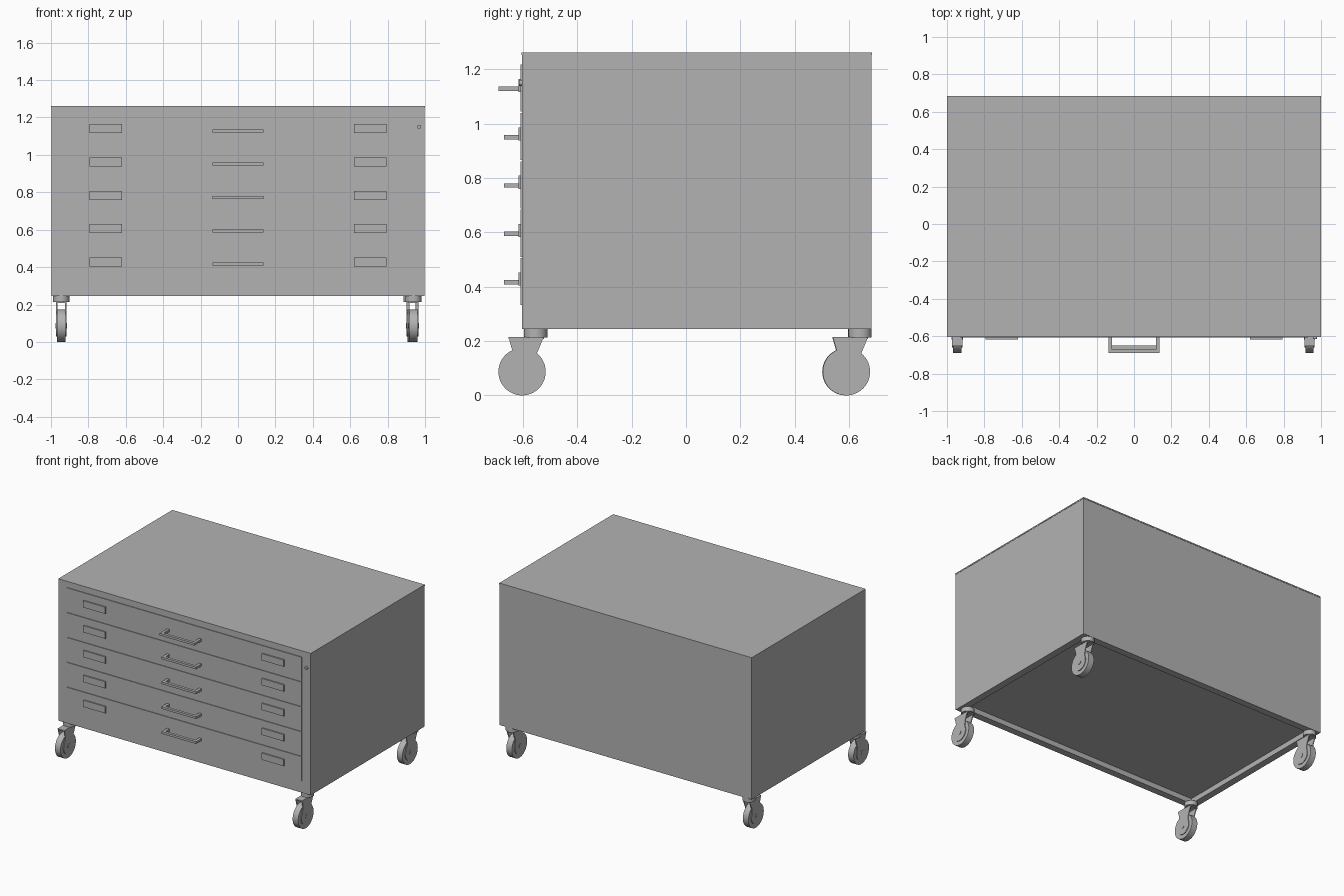
import bpy, bmesh, math
from mathutils import Vector

cube = bpy.data.objects.get("Cube")
if cube:
    bpy.data.objects.remove(cube, do_unlink=True)

grey = bpy.data.materials.new("painted_grey")
grey.use_nodes = True
COLOUR = (0.45, 0.45, 0.45, 1)
grey.diffuse_color = COLOUR
grey.node_tree.nodes["Principled BSDF"].inputs["Base Color"].default_value = COLOUR


def finish(name, bm, smooth=False):
    bmesh.ops.recalc_face_normals(bm, faces=bm.faces)
    mesh = bpy.data.meshes.new(name)
    bm.to_mesh(mesh)
    bm.free()
    mesh.materials.append(grey)
    obj = bpy.data.objects.new(name, mesh)
    bpy.context.collection.objects.link(obj)
    if smooth:
        bpy.ops.object.select_all(action="DESELECT")
        obj.select_set(True)
        bpy.context.view_layer.objects.active = obj
        bpy.ops.object.shade_smooth_by_angle(angle=math.radians(35))
    return obj


def box_mesh(lo, hi):
    bm = bmesh.new()
    bmesh.ops.create_cube(bm, size=1)
    lo, hi = Vector(lo), Vector(hi)
    for v in bm.verts:
        v.co = (lo + hi) / 2 + v.co * (hi - lo)
    return bm


def box(name, lo, hi):
    return finish(name, box_mesh(lo, hi))


def prism(name, points, direction, smooth=False):
    """Extrude a flat outline along a direction."""
    bm = bmesh.new()
    face = bm.faces.new([bm.verts.new(p) for p in points])
    out = bmesh.ops.extrude_face_region(bm, geom=[face])["geom"]
    verts = [g for g in out if isinstance(g, bmesh.types.BMVert)]
    bmesh.ops.translate(bm, verts=verts, vec=direction)
    return finish(name, bm, smooth)


def arc(cy, cz, r, start, end, n):
    angles = [math.radians(start + (end - start) * i / n) for i in range(n + 1)]
    return [(cy + r * math.cos(a), cz + r * math.sin(a)) for a in angles]


def disc(name, x, y, z, r, width):
    """Upright wheel-like disc whose axle runs along x."""
    ring = arc(y, z, r, 0, 360, 48)[:-1]
    return prism(name, [(x - width / 2, a, b) for a, b in ring], (width, 0, 0), True)


FRONT, BACK, BASE, TOP = -0.603, 0.685, 0.245, 1.262

# Cabinet shell with a recessed underside
bm = box_mesh((-0.998, FRONT, BASE), (0.998, BACK - 0.002, TOP - 0.009))
bottom = min(bm.faces, key=lambda f: f.calc_center_median().z)
bmesh.ops.inset_region(bm, faces=[bottom], thickness=0.07)
out = bmesh.ops.extrude_face_region(bm, geom=[bottom])["geom"]
bmesh.ops.translate(bm, verts=[g for g in out if isinstance(g, bmesh.types.BMVert)],
                    vec=(0, 0, 0.037))
if bottom.is_valid:
    bmesh.ops.delete(bm, geom=[bottom], context="FACES_ONLY")
finish("cabinet_body", bm)
box("cabinet_top", (-1, FRONT - 0.002, TOP - 0.009), (1, BACK, TOP))

# Five drawers, each with a pull handle and two label holders
PITCH = 0.178
for i in range(5):
    z = 0.332 + i * PITCH
    box(f"drawer_front_{i + 1}", (-0.93, FRONT - 0.005, z), (0.93, FRONT, z + PITCH - 0.005))
    reach = -0.69 if i == 4 else -0.67
    half, bar = 0.137, 0.02
    outline = [(-half, FRONT), (-half, reach), (half, reach), (half, FRONT),
               (half - bar, FRONT), (half - bar, reach + bar),
               (bar - half, reach + bar), (bar - half, FRONT)]
    prism(f"drawer_handle_{i + 1}", [(x, y, z + 0.076) for x, y in outline], (0, 0, 0.016))
    for side, x in (("left", 0.707), ("right", -0.707)):
        box(f"label_holder_{side}_{i + 1}", (x - 0.087, FRONT - 0.014, z + 0.072),
            (x + 0.087, FRONT, z + 0.12))

# Lock beside the top drawer
ring = arc(0.968, 1.15, 0.011, 0, 360, 20)[:-1]
prism("lock", [(x, FRONT, z) for x, z in ring], (0, -0.012, 0), True)


# Swivel casters, all trailing toward the front
def caster(name, x, y):
    ring = arc(x, y, 0.043, 0, 360, 40)[:-1]
    prism(name + "_swivel", [(a, b, 0.213) for a, b in ring], (0, 0, 0.032), True)
    wy, wz = y - 0.05, 0.087
    disc(name + "_wheel", x, wy, wz, 0.087, 0.044)
    disc(name + "_axle", x, wy, wz, 0.014, 0.06)
    box(name + "_fork_top", (x - 0.027, wy - 0.05, 0.207), (x + 0.027, wy + 0.08, 0.215))
    # Fork cheeks: flared at the top, rounded around the axle
    cheek = [(wy + 0.08, 0.215), (wy - 0.05, 0.215), (wy - 0.036, 0.165)]
    cheek += arc(wy, wz, 0.058, 150, 390, 24) + [(wy + 0.055, 0.155)]
    for side, start in (("left", 0.021), ("right", -0.027)):
        prism(f"{name}_fork_{side}", [(x + start, a, b) for a, b in cheek],
              (0.006, 0, 0), True)


caster("caster_front_left", 0.938, -0.553)
caster("caster_front_right", -0.945, -0.553)
caster("caster_back_left", 0.928, 0.64)
caster("caster_back_right", -0.945, 0.638)
